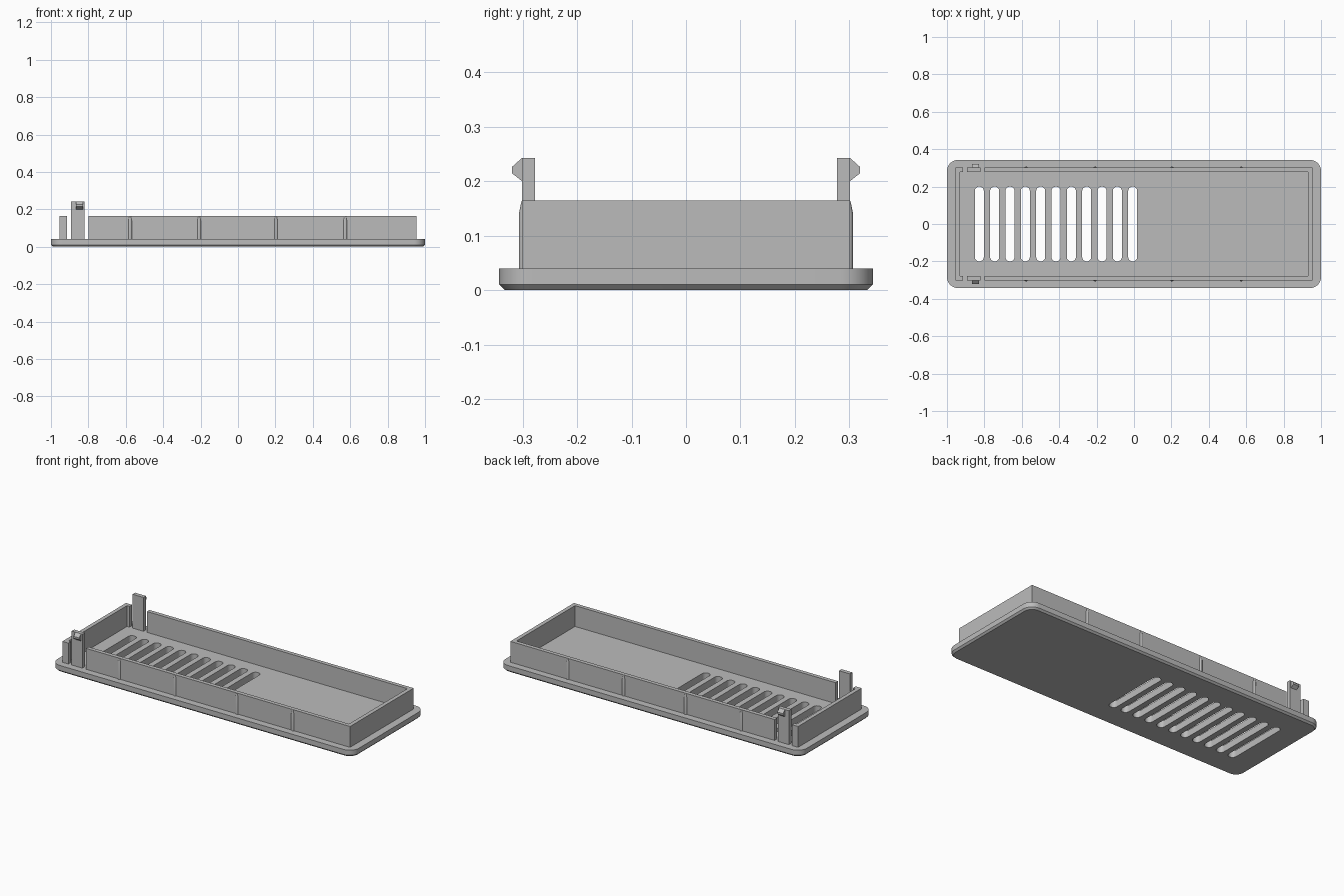
import bpy, bmesh, math

cube = bpy.data.objects.get("Cube")
if cube:
    bpy.data.objects.remove(cube, do_unlink=True)

grey = bpy.data.materials.new("plain grey")
grey.use_nodes = True
COLOUR = (0.5, 0.5, 0.5, 1)
grey.diffuse_color = COLOUR
grey.node_tree.nodes["Principled BSDF"].inputs["Base Color"].default_value = COLOUR

FLOOR, BASE, RIM = 0.04, 0.035, 0.165   # plate top, sunk wall foot, wall top
WX, WY, T = 0.954, 0.301, 0.024         # outer wall half sizes and thickness


def add_loft(bm, rings):
    """Skin a stack of equal-length rings and cap both ends."""
    loops = [[bm.verts.new(p) for p in ring] for ring in rings]
    n = len(loops[0])
    for a, b in zip(loops, loops[1:]):
        for i in range(n):
            j = (i + 1) % n
            bm.faces.new((a[i], a[j], b[j], b[i]))
    bm.faces.new(loops[0][::-1])
    bm.faces.new(loops[-1])


def finish(name, bm, smooth=False):
    bmesh.ops.recalc_face_normals(bm, faces=bm.faces)
    mesh = bpy.data.meshes.new(name)
    bm.to_mesh(mesh)
    bm.free()
    mesh.materials.append(grey)
    obj = bpy.data.objects.new(name, mesh)
    bpy.context.collection.objects.link(obj)
    if smooth:
        shade(obj)
    return obj


def shade(obj):
    bpy.ops.object.select_all(action="DESELECT")
    obj.select_set(True)
    bpy.context.view_layer.objects.active = obj
    bpy.ops.object.shade_smooth_by_angle(angle=math.radians(30))


def rounded_rect(cx, hx, hy, r, z, seg=8):
    """Ring of a rounded rectangle centred on (cx, 0)."""
    pts = []
    for k, (sx, sy) in enumerate([(1, 1), (-1, 1), (-1, -1), (1, -1)]):
        for i in range(seg + 1):
            a = math.pi / 2 * (k + i / seg)
            pts.append((cx + sx * (hx - r) + r * math.cos(a),
                        sy * (hy - r) + r * math.sin(a), z))
    return pts


def prism(name, outline, z0, z1):
    bm = bmesh.new()
    add_loft(bm, [[(x, y, z) for x, y in outline] for z in (z0, z1)])
    return finish(name, bm)


# Cover plate with rounded corners and chamfered underside
bm = bmesh.new()
add_loft(bm, [rounded_rect(0, 0.99, 0.333, 0.05, 0),
              rounded_rect(0, 1.0, 0.343, 0.06, 0.01),
              rounded_rect(0, 1.0, 0.343, 0.06, FLOOR)])
plate = finish("cover_plate", bm)

# Row of vent slots cut through the plate
bm = bmesh.new()
for i in range(11):
    cx = -0.827 + 0.082 * i
    add_loft(bm, [rounded_rect(cx, 0.024, 0.2, 0.0235, z) for z in (-0.1, 0.1)])
cutter = finish("slot_cutter", bm)
cutter.hide_render = True
mod = plate.modifiers.new("slots", "BOOLEAN")
mod.operation, mod.solver, mod.object = "DIFFERENCE", "EXACT", cutter
bpy.context.view_layer.objects.active = plate
bpy.ops.object.modifier_apply(modifier=mod.name)
bpy.data.objects.remove(cutter, do_unlink=True)
shade(plate)


# Upright rim, split by the two clip gaps
def rim(name, end_x, gap_x):
    s = math.copysign(1, end_x)
    inner = end_x - s * T
    prism(name, [(gap_x, -WY), (end_x, -WY), (end_x, WY), (gap_x, WY),
                 (gap_x, WY - T), (inner, WY - T), (inner, T - WY), (gap_x, T - WY)],
          BASE, RIM)


rim("long_rim", WX, -0.798)
rim("short_rim", -WX, -0.914)

for side, s in (("front", -1), ("back", 1)):
    # Spring clip: upright tongue with a narrower hooked catch
    prism(side + "_clip", [(-0.893, s * (WY - T)), (-0.821, s * (WY - T)),
                           (-0.821, s * WY), (-0.893, s * WY)], BASE, 0.243)
    hook = [(WY - 0.005, 0.243), (WY, 0.243), (0.32, 0.226),
            (0.32, 0.215), (WY, 0.2), (WY - 0.005, 0.2)]
    bm = bmesh.new()
    add_loft(bm, [[(x, s * y, z) for y, z in hook] for x in (-0.867, -0.83)])
    finish(side + "_clip_hook", bm)

    # Slim rounded ribs on the outside of the rim, tapered at the top
    bm = bmesh.new()
    for x in (-0.577, -0.208, 0.203, 0.573):
        add_loft(bm, [[(x + r * math.cos(a * math.pi / 8),
                        s * 0.297 + r * math.sin(a * math.pi / 8), z)
                       for a in range(16)]
                      for r, z in ((0.01, BASE), (0.01, 0.14), (0.005, RIM - 0.001))])
    finish(side + "_ribs", bm, smooth=True)
